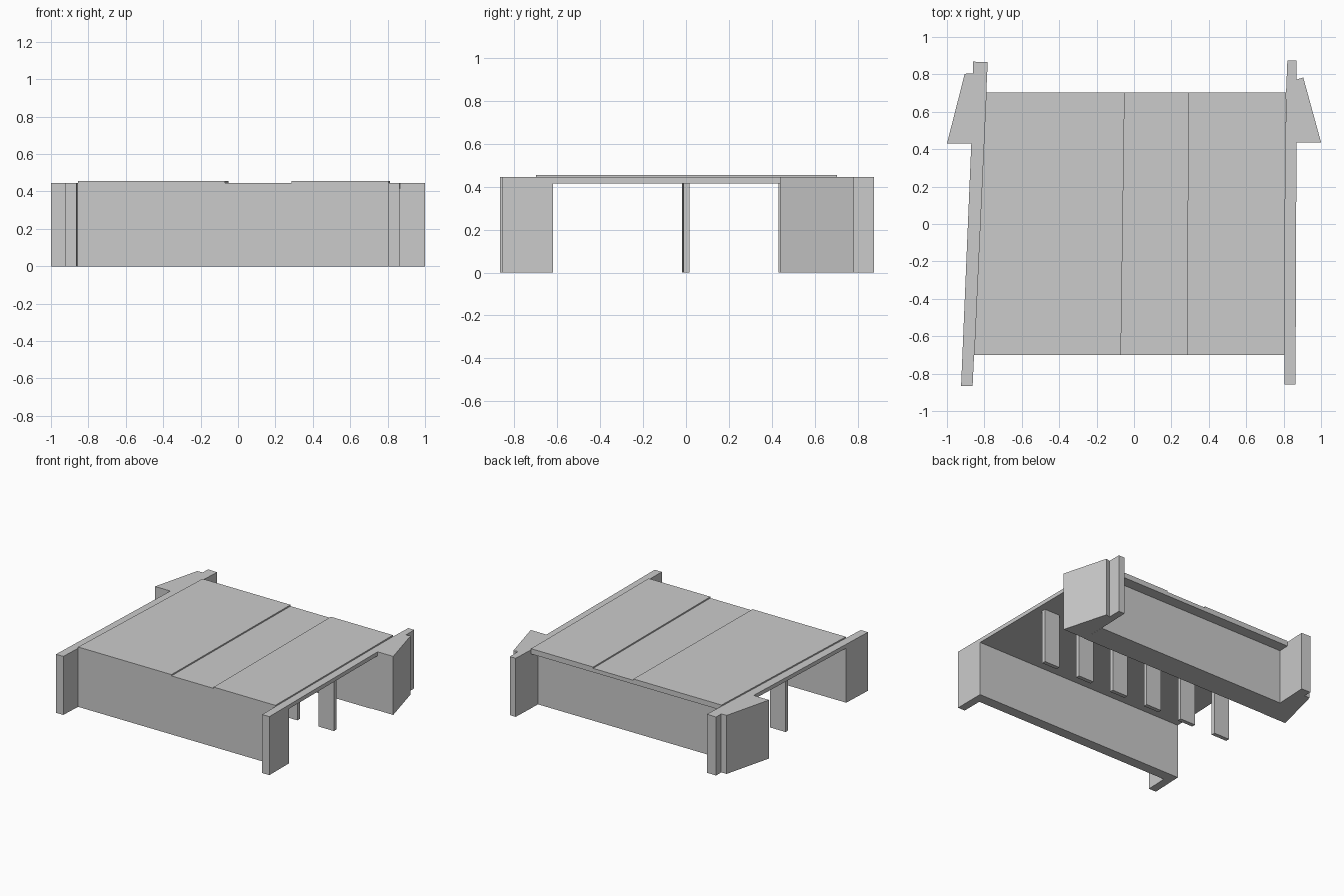
import bpy, bmesh

if "Cube" in bpy.data.objects:
    bpy.data.objects.remove(bpy.data.objects["Cube"])

BEAM_Z, DECK_Z, ROAD_Z = 0.415, 0.445, 0.455


def prism(name, pts, z0, z1):
    """Extrude a plan outline vertically from z0 to z1."""
    bm = bmesh.new()
    base = bm.faces.new([bm.verts.new((x, y, z0)) for x, y in pts])
    ext = bmesh.ops.extrude_face_region(bm, geom=[base])
    for v in ext["geom"]:
        if isinstance(v, bmesh.types.BMVert):
            v.co.z = z1
    bmesh.ops.recalc_face_normals(bm, faces=bm.faces)
    mesh = bpy.data.meshes.new(name)
    bm.to_mesh(mesh)
    bm.free()
    obj = bpy.data.objects.new(name, mesh)
    bpy.context.collection.objects.link(obj)
    return obj


# Slightly skewed side lines of the bridge, as x for a given y
def left_in(y):
    return -0.823 + 0.046 * y


def left_out(y):
    return -0.888 + 0.042 * y


def right_in(y):
    return 0.808 + 0.005 * y


def right_out(y):
    return 0.867 + 0.004 * y


def strip(name, xa, xb, y0, y1, z0, z1):
    """Four-sided slab between two side lines."""
    return prism(name, [(xa(y0), y0), (xb(y0), y0), (xb(y1), y1), (xa(y1), y1)], z0, z1)


# Deck body and the two raised road slabs
strip("deck", left_in, right_in, -0.70, 0.703, BEAM_Z, DECK_Z)
strip("road_slab_left", left_in, lambda y: -0.06 + 0.014 * y, -0.70, 0.703, DECK_Z, ROAD_Z)
strip("road_slab_right", lambda y: 0.287 + 0.003 * y, right_in, -0.70, 0.703, DECK_Z, ROAD_Z)

# Abutment walls under the front and back of the deck
strip("front_abutment", left_in, right_in, -0.70, -0.62, 0, BEAM_Z)
strip("back_abutment", left_in, right_in, 0.432, 0.62, 0, BEAM_Z)

# Front end piers and side beams
strip("front_pier_left", left_out, left_in, -0.867, -0.62, 0, DECK_Z)
strip("front_pier_right", right_in, right_out, -0.857, -0.62, 0, DECK_Z)
strip("side_beam_left", left_out, left_in, -0.62, 0.43, BEAM_Z, DECK_Z)
strip("side_beam_right", right_in, right_out, -0.62, 0.437, BEAM_Z, DECK_Z)

# Flared wing walls at the back corners
prism("wing_wall_left", [(left_in(0.43), 0.43), (-0.782, 0.865), (-0.86, 0.868),
                         (-0.86, 0.805), (-0.905, 0.803), (-1.0, 0.43)], 0, DECK_Z)
prism("wing_wall_right", [(right_in(0.437), 0.437), (1.0, 0.437), (0.905, 0.783),
                          (0.87, 0.773), (0.87, 0.875), (0.82, 0.875), (0.813, 0.70)], 0, DECK_Z)

# Row of flat pillars along the middle
for i in range(6):
    x1 = 0.815 - 0.306 * i
    x0, yc = x1 - 0.13, 0.004 * x1 - 0.001
    prism(f"pillar_{i + 1}", [(x0, yc - 0.015), (x1, yc - 0.015),
                              (x1, yc + 0.015), (x0, yc + 0.015)], 0, BEAM_Z)
